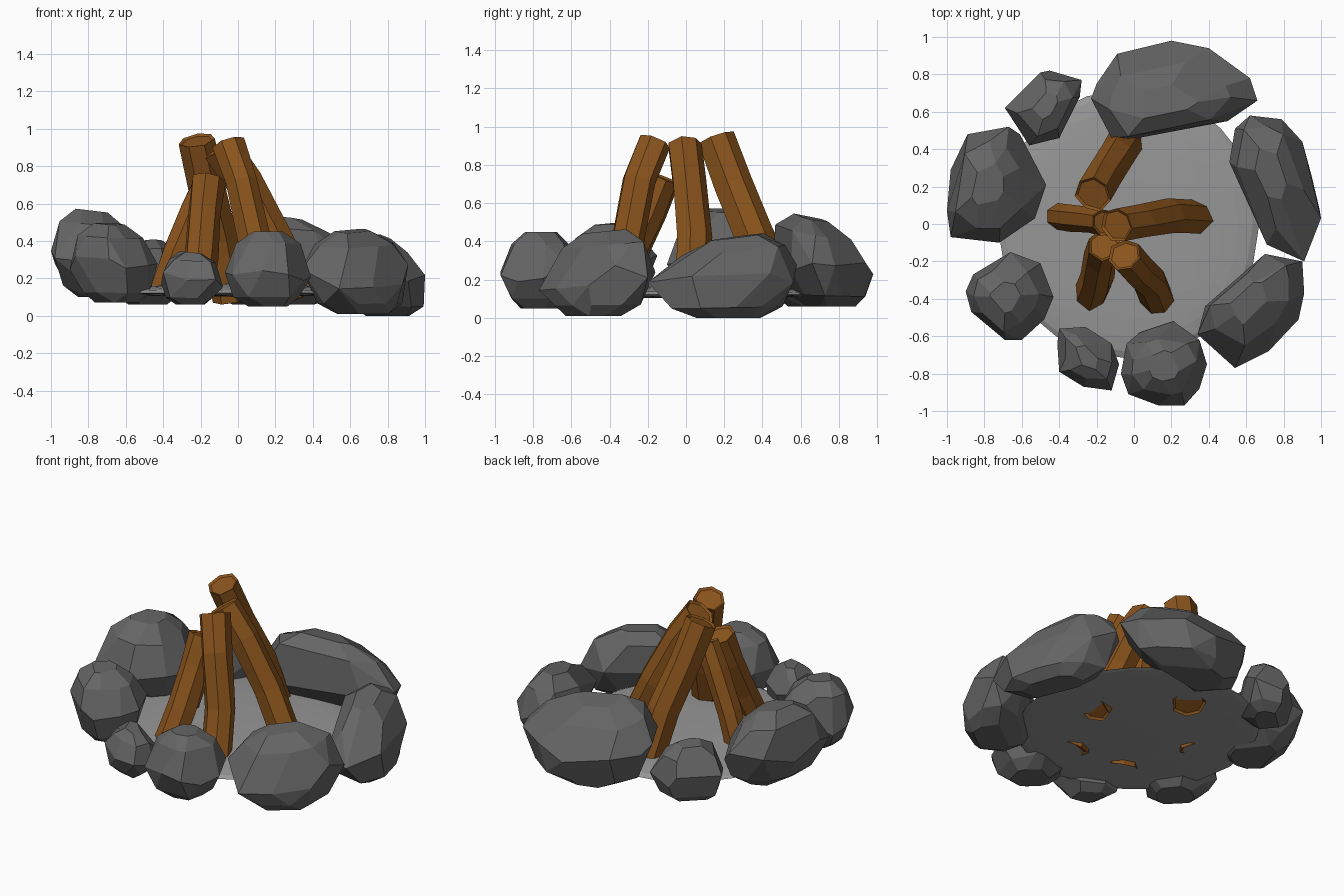
import bpy, bmesh, math, random
from mathutils import Vector

if "Cube" in bpy.data.objects:
    bpy.data.objects.remove(bpy.data.objects["Cube"])


def material(name, rgb):
    mat = bpy.data.materials.new(name)
    mat.use_nodes = True
    mat.diffuse_color = (*rgb, 1)
    mat.node_tree.nodes["Principled BSDF"].inputs["Base Color"].default_value = (*rgb, 1)
    return mat


STONE = material("dark stone", (0.13, 0.13, 0.13))
ASH = material("pale ash", (0.31, 0.31, 0.31))
WOOD = material("brown wood", (0.26, 0.09, 0.012))

# Stone side profile: height fraction and width fraction of each ring
STONE_RINGS = ((0, .5), (.13, .82), (.45, 1), (.84, .76), (1, .36))


def finish(bm, name, mat):
    bmesh.ops.recalc_face_normals(bm, faces=bm.faces[:])
    mesh = bpy.data.meshes.new(name)
    bm.to_mesh(mesh)
    bm.free()
    mesh.materials.append(mat)
    obj = bpy.data.objects.new(name, mesh)
    bpy.context.collection.objects.link(obj)


def stone(name, outline, bottom, top, seed, lean=(0, 0), tilt=(0, 0)):
    """Stack scaled copies of a plan outline, wrap them in a hull and merge into facets."""
    rng = random.Random(seed)
    pts = [Vector(p) for p in outline]
    centre = sum(pts, Vector((0, 0))) / len(pts)
    bm = bmesh.new()
    for i, (height, width) in enumerate(STONE_RINGS):
        shift = Vector(lean) * (height - .45)
        for k, p in enumerate(pts):
            # Outer rings sit between the corners of the outline
            q = p if i == 2 else p.lerp(pts[(k + 1) % len(pts)], rng.uniform(0, .6))
            w, h = width, height
            if i == 2:
                h += rng.uniform(-.15, .15)
            else:
                w *= rng.uniform(.92, 1.08)
            offset = (q - centre) * w + shift
            z = bottom + (top - bottom) * h + offset.dot(Vector(tilt)) * h
            bm.verts.new((centre.x + offset.x, centre.y + offset.y, z))
    hull = bmesh.ops.convex_hull(bm, input=bm.verts[:])
    loose = [g for g in hull["geom_interior"] if isinstance(g, bmesh.types.BMVert)]
    bmesh.ops.delete(bm, geom=loose, context="VERTS")
    bmesh.ops.dissolve_limit(bm, angle_limit=math.radians(17),
                             verts=bm.verts[:], edges=bm.edges[:])
    finish(bm, name, STONE)


def log(name, path, radius, seed, sides=7):
    """Sweep an uneven polygon along a bent path, with sunken end cuts."""
    rng = random.Random(seed)
    bm = bmesh.new()
    pts = [Vector(p) for p in path]
    profile = [rng.uniform(.9, 1.1) for _ in range(sides)]
    rings = []
    for i, p in enumerate(pts):
        t = (pts[min(i + 1, len(pts) - 1)] - pts[max(i - 1, 0)]).normalized()
        u = t.cross(Vector((0, 1, 0))).normalized()
        w = t.cross(u)
        ring = []
        for k in range(sides):
            a = math.tau * k / sides + seed
            r = radius * profile[k] * rng.uniform(.94, 1.06)
            ring.append(bm.verts.new(p + u * r * math.cos(a) + w * r * math.sin(a)))
        rings.append(ring)
    for low, high in zip(rings, rings[1:]):
        for k in range(sides):
            j = (k + 1) % sides
            bm.faces.new((low[k], low[j], high[j], high[k]))
    caps = [bm.faces.new(rings[0][::-1]), bm.faces.new(rings[-1])]
    bmesh.ops.recalc_face_normals(bm, faces=bm.faces[:])
    bmesh.ops.inset_individual(bm, faces=caps, thickness=.015, depth=-.01)
    finish(bm, name, WOOD)


# Ash bed: a subdivided round pad, domed above and flatter below
bm = bmesh.new()
bmesh.ops.create_cube(bm, size=2)
bmesh.ops.subdivide_edges(bm, edges=bm.edges[:], cuts=5, use_grid_fill=True)
for v in bm.verts:
    v.co.normalize()
    thick = .05 if v.co.z > 0 else .02
    v.co = Vector((v.co.x * .7 - .03, v.co.y * .72, v.co.z * thick + .122))
finish(bm, "ash_bed", ASH)

# Ring of stones: plan outline, bottom, top, seed, lean of the crown, tilt of the top
stone("back_stone", [(-.23, .67), (-.12, .46), (-.03, .45), (.5, .55), (.66, .66),
                     (.62, .78), (.4, .94), (.2, .98), (-.09, .91), (-.2, .75)],
      .06, .51, 1, (-.02, -.1), (-.05, -.2))
stone("left_stone", [(.51, .33), (.71, -.11), (.91, -.2), (1, .03), (.98, .21),
                     (.9, .44), (.79, .56), (.62, .58), (.54, .51)],
      0, .42, 2, (-.08, .06), (-.05, .12))
stone("front_left_stone", [(.34, -.59), (.54, -.77), (.72, -.68), (.88, -.51), (.91, -.37),
                           (.9, -.2), (.7, -.16), (.56, -.32), (.38, -.44)],
      .01, .45, 3, (-.06, .06), (0, .1))
stone("front_stone", [(-.07, -.8), (-.03, -.91), (.13, -.97), (.27, -.97), (.35, -.88),
                      (.39, -.75), (.35, -.62), (.21, -.52), (.03, -.58), (-.04, -.64)],
      .05, .45, 4)
stone("front_small_stone", [(-.41, -.64), (-.4, -.79), (-.27, -.87), (-.12, -.89),
                            (-.08, -.75), (-.12, -.64), (-.26, -.55), (-.4, -.56)],
      .06, .34, 5, (0, 0), (-.1, 0))
stone("front_right_stone", [(-.9, -.36), (-.87, -.47), (-.69, -.62), (-.6, -.62), (-.48, -.51),
                            (-.43, -.39), (-.5, -.21), (-.66, -.15), (-.86, -.27)],
      .07, .49, 6, (-.04, 0), (-.05, .05))
stone("right_stone", [(-1, .07), (-.98, -.07), (-.72, -.1), (-.53, .03), (-.47, .21),
                      (-.61, .48), (-.67, .52), (-.89, .48), (-.98, .29)],
      .1, .56, 7, (-.04, 0), (-.12, 0))
stone("back_right_stone", [(-.69, .62), (-.62, .51), (-.56, .42), (-.4, .46),
                           (-.29, .68), (-.28, .77), (-.45, .82), (-.5, .81)],
      .06, .4, 8, (0, 0), (.1, -.1))

# Leaning logs, from foot to tip
log("back_log", [(-.04, .45, .09), (-.1, .36, .42), (-.17, .25, .7), (-.22, .16, .94)], .1, 1)
log("left_log", [(.34, .04, .1), (.18, .05, .42), (.03, .02, .72), (-.09, 0, .9)], .095, 2)
log("front_log", [(.13, -.41, .11), (.09, -.31, .4), (.02, -.25, .72), (-.05, -.17, .92)], .092, 3)
log("right_log", [(-.41, .04, .11), (-.33, .03, .34), (-.23, .02, .58), (-.16, .01, .73)], .078, 4)
log("front_right_log", [(-.23, -.38, .11), (-.2, -.29, .32), (-.18, -.18, .55), (-.16, -.11, .73)],
    .085, 5)
